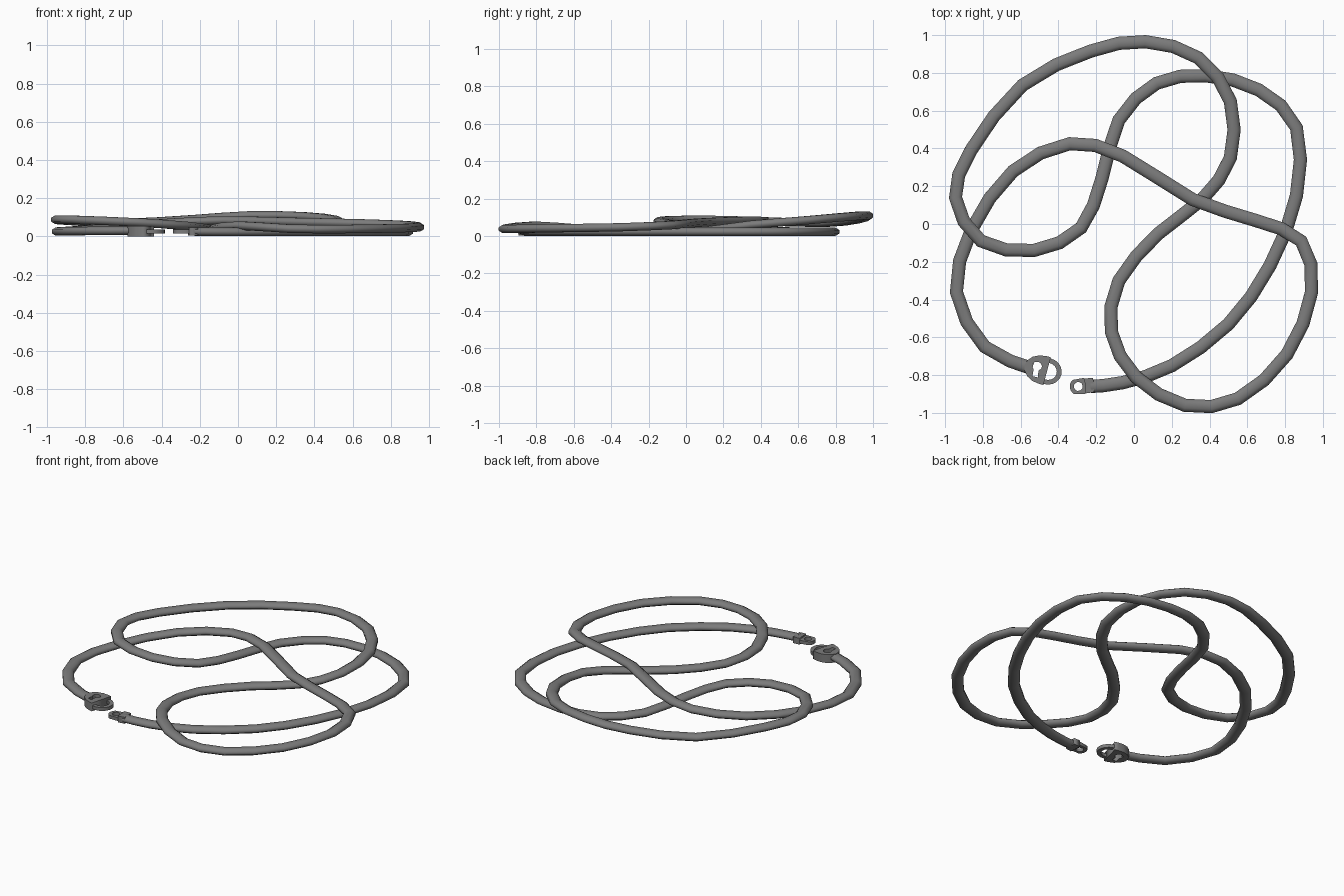
import bpy, bmesh
from math import cos, sin, pi, radians
from mathutils import Vector

if "Cube" in bpy.data.objects:
    bpy.data.objects.remove(bpy.data.objects["Cube"])

# Centre line of the tangled cable, from padlock end to lug end
PATH = [(-.54, -.765, .03), (-.79, -.65, .028), (-.94, -.36, .025), (-.86, -.03, .03),
        (-.64, .28, .05), (-.34, .425, .072), (-.06, .36, .083), (.31, .13, .075),
        (.64, .02, .068), (.885, -.09, .058), (.94, -.36, .047), (.81, -.69, .042),
        (.55, -.925, .038), (.27, -.96, .04), (.01, -.81, .056), (-.12, -.57, .04),
        (-.08, -.30, .028), (.13, -.05, .025), (.36, .13, .03), (.51, .35, .06),
        (.51, .65, .085), (.34, .88, .105), (.06, .965, .11), (-.23, .915, .09),
        (-.59, .735, .07), (-.86, .395, .08), (-.945, .14, .087), (-.81, -.09, .085),
        (-.53, -.14, .073), (-.28, -.02, .055), (-.17, .24, .04), (-.08, .55, .025),
        (.12, .745, .023), (.38, .785, .023), (.66, .71, .023), (.86, .51, .023),
        (.86, .15, .023), (.72, -.22, .023), (.50, -.53, .023), (.20, -.75, .023),
        (-.06, -.84, .023), (-.23, -.86, .025)]

# Dark grey rubber and metal
DARK = bpy.data.materials.new("dark_grey")
DARK.diffuse_color = (.2, .2, .2, 1)
DARK.use_nodes = True
DARK.node_tree.nodes["Principled BSDF"].inputs["Base Color"].default_value = DARK.diffuse_color


def midpoints(pts):
    """Insert one Catmull-Rom point between each pair."""
    p = [Vector(q) for q in pts]
    out = []
    for i in range(len(p) - 1):
        a, d = p[max(i - 1, 0)], p[min(i + 2, len(p) - 1)]
        out += [p[i], (9 * (p[i] + p[i + 1]) - a - d) / 16]
    return out + [p[-1]]


def select_only(ob):
    bpy.ops.object.select_all(action='DESELECT')
    bpy.context.view_layer.objects.active = ob
    ob.select_set(True)


def sweep(name, pts, half_w, half_h, sides=8):
    """Flattened tube along a path."""
    bm = bmesh.new()
    rings = []
    for i, p in enumerate(pts):
        t = (pts[min(i + 1, len(pts) - 1)] - pts[max(i - 1, 0)]).normalized()
        side = Vector((-t.y, t.x, 0)).normalized()
        up = t.cross(side)
        angs = [2 * pi * (k + .5) / sides for k in range(sides)]
        s = 1 / cos(pi / sides)
        rings.append([bm.verts.new(p + side * half_w * s * cos(a) + up * half_h * s * sin(a))
                      for a in angs])
    for r, q in zip(rings, rings[1:]):
        for k in range(sides):
            j = (k + 1) % sides
            bm.faces.new((r[k], r[j], q[j], q[k]))
    bm.faces.new(rings[0][::-1])
    bm.faces.new(rings[-1])
    bmesh.ops.recalc_face_normals(bm, faces=bm.faces)
    me = bpy.data.meshes.new(name)
    bm.to_mesh(me)
    bm.free()
    me.materials.append(DARK)
    ob = bpy.data.objects.new(name, me)
    bpy.context.collection.objects.link(ob)
    select_only(ob)
    bpy.ops.object.shade_smooth_by_angle(angle=radians(65))
    return ob


def plate(name, loops, z0, z1, loc, angle):
    """Extruded outline; loops after the first are holes."""
    cu = bpy.data.curves.new(name, 'CURVE')
    cu.dimensions = '2D'
    cu.fill_mode = 'BOTH'
    cu.extrude = (z1 - z0) / 2
    cu.materials.append(DARK)
    for loop in loops:
        s = cu.splines.new('POLY')
        s.points.add(len(loop) - 1)
        for pt, (x, y) in zip(s.points, loop):
            pt.co = (x, y, 0, 1)
        s.use_cyclic_u = True
    ob = bpy.data.objects.new(name, cu)
    bpy.context.collection.objects.link(ob)
    ob.location = (loc[0], loc[1], (z0 + z1) / 2)
    ob.rotation_euler.z = radians(angle)
    select_only(ob)
    bpy.ops.object.convert(target='MESH')
    return bpy.context.object


def arc(cx, cy, rx, ry, a0, a1, n):
    return [(cx + rx * cos(radians(a0 + (a1 - a0) * i / n)),
             cy + ry * sin(radians(a0 + (a1 - a0) * i / n))) for i in range(n + 1)]


# Cable
sweep("cable", midpoints(PATH), .035, .022)

# Padlock body with keyhole
LOCK, TURN = (-.468, -.777), -15
keyhole = arc(-.05, .012, .026, .024, -60, 240, 8) + [(-.06, -.045), (-.03, -.045)]
plate("lock_body", [arc(-.015, 0, .1, .076, 90, 270, 8) + [(.008, -.076), (.008, .076)], keyhole],
      0, .055, LOCK, TURN)

# Shackle: D-shaped ring in front of the body
plate("lock_shackle", [[(0, .07)] + arc(.012, 0, .074, .07, 90, -90, 10) + [(0, -.07)],
                       [(.004, .045)] + arc(.012, 0, .048, .045, 90, -90, 10) + [(.004, -.045)]],
      .015, .037, LOCK, TURN)

# Lug at the other end: eye plate and collar
LUG = (-.295, -.86)
plate("lug_plate", [arc(-.008, 0, .037, .043, 120, 240, 6) + [(.03, -.042), (.05, -.034),
                    (.05, .034), (.03, .042)], arc(0, 0, .024, .024, 0, 324, 9)],
      .014, .036, LUG, 5)
plate("lug_collar", [[(.036, -.04), (.082, -.037), (.082, .037), (.036, .04)]],
      .004, .046, LUG, 5)
